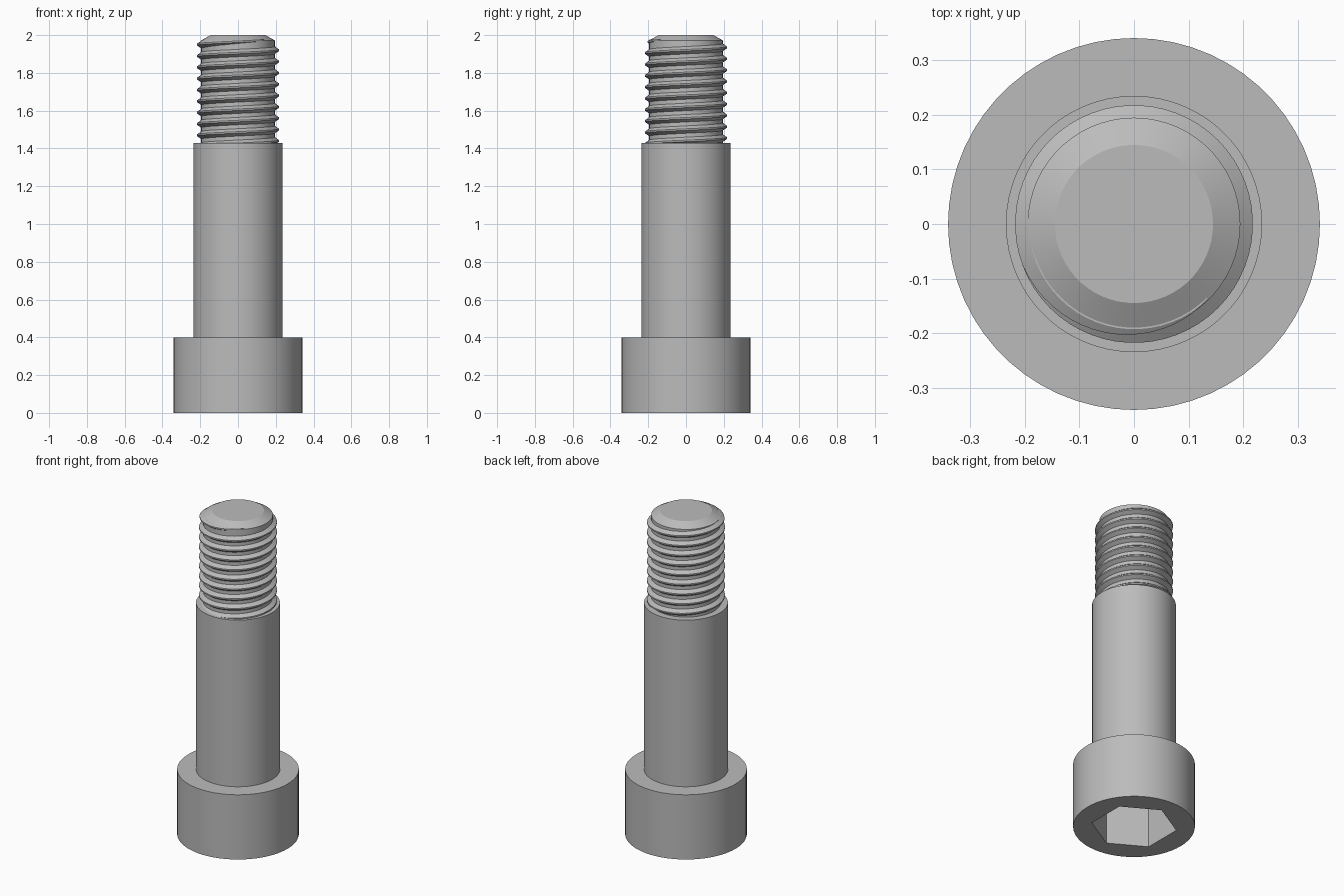
import bpy, bmesh
from math import pi, cos, sin, radians

cube = bpy.data.objects.get("Cube")
if cube:
    bpy.data.objects.remove(cube, do_unlink=True)

SEGMENTS = 60
steel = bpy.data.materials.new("grey steel")
steel.use_nodes = True
GREY = (0.5, 0.5, 0.5, 1)
steel.diffuse_color = GREY
steel.node_tree.nodes["Principled BSDF"].inputs["Base Color"].default_value = GREY


def skin(name, sections, closed):
    """Join equal-length point loops with quads and cap both ends."""
    bm = bmesh.new()
    loops = [[bm.verts.new(p) for p in s] for s in sections]
    for a, b in zip(loops, loops[1:]):
        for i in range(len(a)):
            j = (i + 1) % len(a)
            bm.faces.new((a[i], a[j], b[j], b[i]))
    if closed:
        bm.faces.new(loops[0])
        bm.faces.new(loops[-1])
    bmesh.ops.recalc_face_normals(bm, faces=bm.faces)
    mesh = bpy.data.meshes.new(name)
    bm.to_mesh(mesh)
    bm.free()
    mesh.materials.append(steel)
    obj = bpy.data.objects.new(name, mesh)
    bpy.context.collection.objects.link(obj)
    bpy.ops.object.select_all(action="DESELECT")
    obj.select_set(True)
    bpy.context.view_layer.objects.active = obj
    bpy.ops.object.shade_smooth_by_angle(angle=radians(25))
    return obj


def ring(radius, z, hexagon=False):
    """A circle, or a hexagon with corners on the y axis, as a point loop."""
    points = []
    for i in range(SEGMENTS):
        a = 2 * pi * i / SEGMENTS
        r = radius
        if hexagon:
            r = radius * cos(pi / 6) / cos((a + pi / 6) % (pi / 3) - pi / 6)
        points.append((r * cos(a), r * sin(a), z))
    return points


# Head with hexagonal socket in its underside
HEAD_R, HEAD_TOP, SOCKET_R, SOCKET_DEPTH = 0.341, 0.4, 0.24, 0.25
skin("socket_head", [ring(SOCKET_R, SOCKET_DEPTH, True), ring(SOCKET_R, 0, True),
                     ring(HEAD_R, 0), ring(HEAD_R, HEAD_TOP)], True)

# Plain shoulder
SHOULDER_TOP = 1.43
skin("shoulder", [ring(0.235, HEAD_TOP - 0.01), ring(0.235, SHOULDER_TOP)], True)

# Threaded core with chamfered tip
CORE_R, CREST_R, PITCH = 0.195, 0.218, 0.06
skin("thread_core", [ring(CORE_R, SHOULDER_TOP - 0.01), ring(CORE_R, 1.972),
                     ring(0.145, 2)], True)

# Right-handed thread ridge, fading out at the tip
END, FADE, STEP = radians(315), radians(115), 2 * pi / SEGMENTS
TURNS, CREST_HALF, BASE_HALF = 9.4, 0.004, 0.021
sections = []
count = int(TURNS * SEGMENTS)
for k in range(count + 1):
    a = END - (count - k) * STEP
    z = 1.92 + PITCH * a / (2 * pi) - (PITCH if END > 2 * pi else 0)
    keep = min(1, (END - a) / FADE)
    crest = CORE_R - 0.002 + (CREST_R - CORE_R + 0.002) * keep
    base = CREST_HALF + (BASE_HALF - CREST_HALF) * keep
    profile = [(CORE_R - 0.005, -base), (CORE_R - 0.002, -base), (crest, -CREST_HALF),
               (crest, CREST_HALF), (CORE_R - 0.002, base), (CORE_R - 0.005, base)]
    sections.append([(r * cos(a), r * sin(a), z + h) for r, h in profile])
skin("thread_ridge", sections, True)
